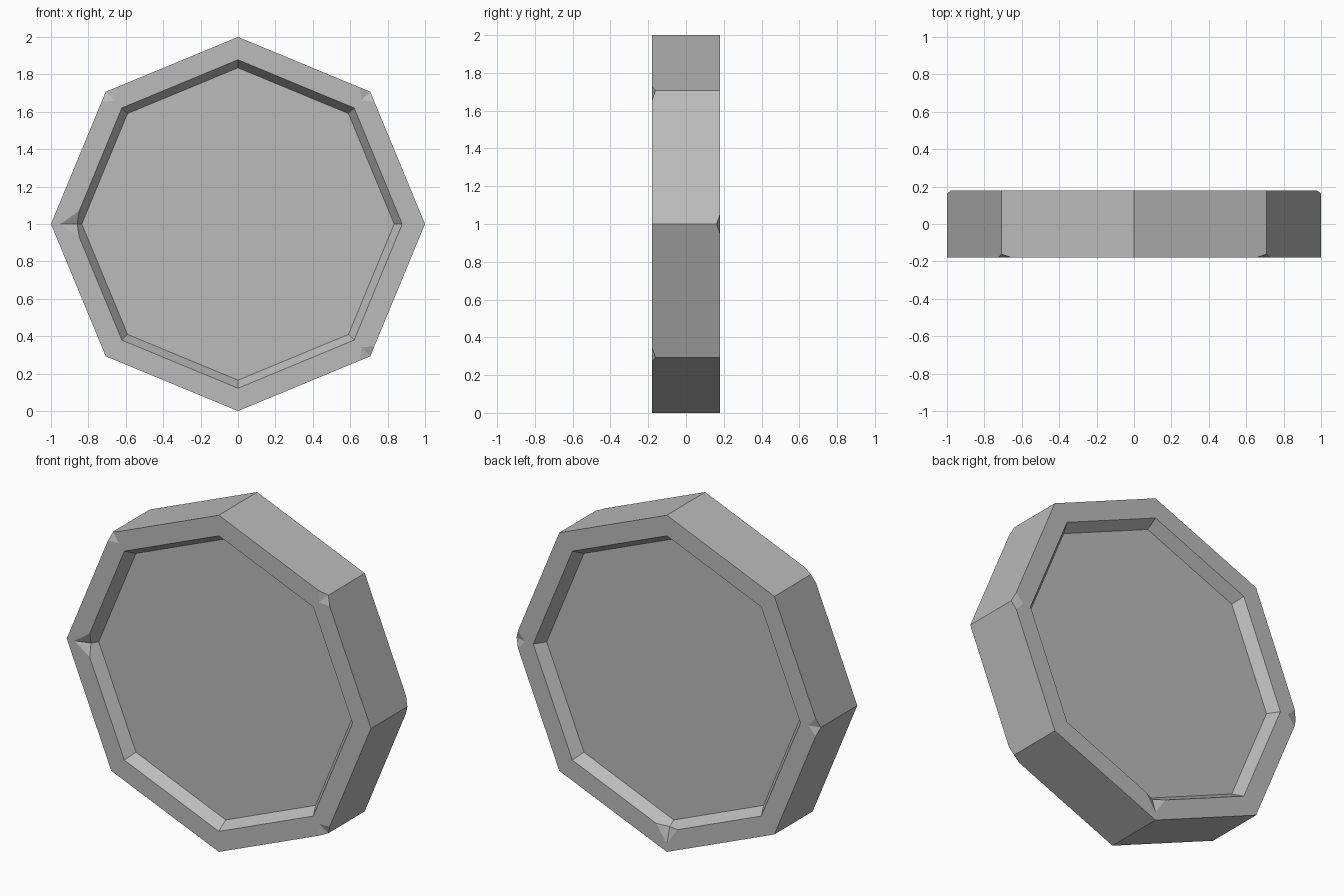
import bpy, bmesh, math
from mathutils import Vector

cube = bpy.data.objects.get("Cube")
if cube:
    bpy.data.objects.remove(cube, do_unlink=True)

SIDES, HALF, RIM, FLOOR, DEPTH = 8, 0.18, 0.878, 0.835, 0.065


def make_material(name, color):
    mat = bpy.data.materials.new(name)
    mat.use_nodes = True
    mat.diffuse_color = color
    mat.node_tree.nodes["Principled BSDF"].inputs["Base Color"].default_value = color
    return mat


def polar(r, t, y, angle):
    """Point at radius r, sideways offset t and depth y, around the disc axis."""
    c, s = math.cos(angle), math.sin(angle)
    return Vector((r * c - t * s, y, 1 + r * s + t * c))


def make_object(name, bm):
    bmesh.ops.recalc_face_normals(bm, faces=bm.faces)
    mesh = bpy.data.meshes.new(name)
    bm.to_mesh(mesh)
    bm.free()
    obj = bpy.data.objects.new(name, mesh)
    bpy.context.collection.objects.link(obj)
    return obj


# Octagonal disc with a raised rim on both faces
bm = bmesh.new()
profile = [(FLOOR, DEPTH - HALF), (RIM, -HALF), (1, -HALF),
           (1, HALF), (RIM, HALF), (FLOOR, HALF - DEPTH)]
rings = [[bm.verts.new(polar(r, 0, y, math.tau * i / SIDES)) for i in range(SIDES)]
         for r, y in profile]
for a, b in zip(rings, rings[1:]):
    for i in range(SIDES):
        j = (i + 1) % SIDES
        bm.faces.new((a[i], a[j], b[j], b[i]))
bm.faces.new(rings[0])
bm.faces.new(rings[-1])
disc = make_object("octagonal_disc", bm)
disc.data.materials.append(make_material("stone grey", (0.5, 0.5, 0.5, 1)))

# Wedge cutters for the chips: (corner number, face side, outer or inner edge)
chips = [(1, -1, "outer"), (3, -1, "outer"), (7, -1, "outer"), (4, -1, "inner"),
         (0, 1, "outer"), (4, 1, "outer"), (6, 1, "inner")]
bm = bmesh.new()
for corner, side, edge in chips:
    angle = math.tau * corner / SIDES
    if edge == "outer":
        tip, way, length, width, deep = 0.93, 1, 0.07, 0.075, 0.018
    else:
        tip, way, length, width, deep = 0.95, -1, 0.072, 0.05, 0.022
    top = side * (HALF + deep / 2)
    start = tip - way * length / 2
    end = start + way * length * 2.5
    points = [polar(start, 0, top, angle),
              polar(end, width * 2.5, top, angle),
              polar(end, -width * 2.5, top, angle),
              polar(end, 0, top - side * deep * 2.5, angle)]
    verts = [bm.verts.new(p) for p in points]
    for skip in verts:
        bm.faces.new([v for v in verts if v != skip])
cutter = make_object("chip_cutter", bm)
cutter.hide_render = True

# Cut the chips and remove the helper
bpy.context.view_layer.objects.active = disc
cut = disc.modifiers.new("chips", "BOOLEAN")
cut.operation = "DIFFERENCE"
cut.solver = "EXACT"
cut.object = cutter
bpy.ops.object.modifier_apply(modifier=cut.name)
bpy.data.objects.remove(cutter, do_unlink=True)
